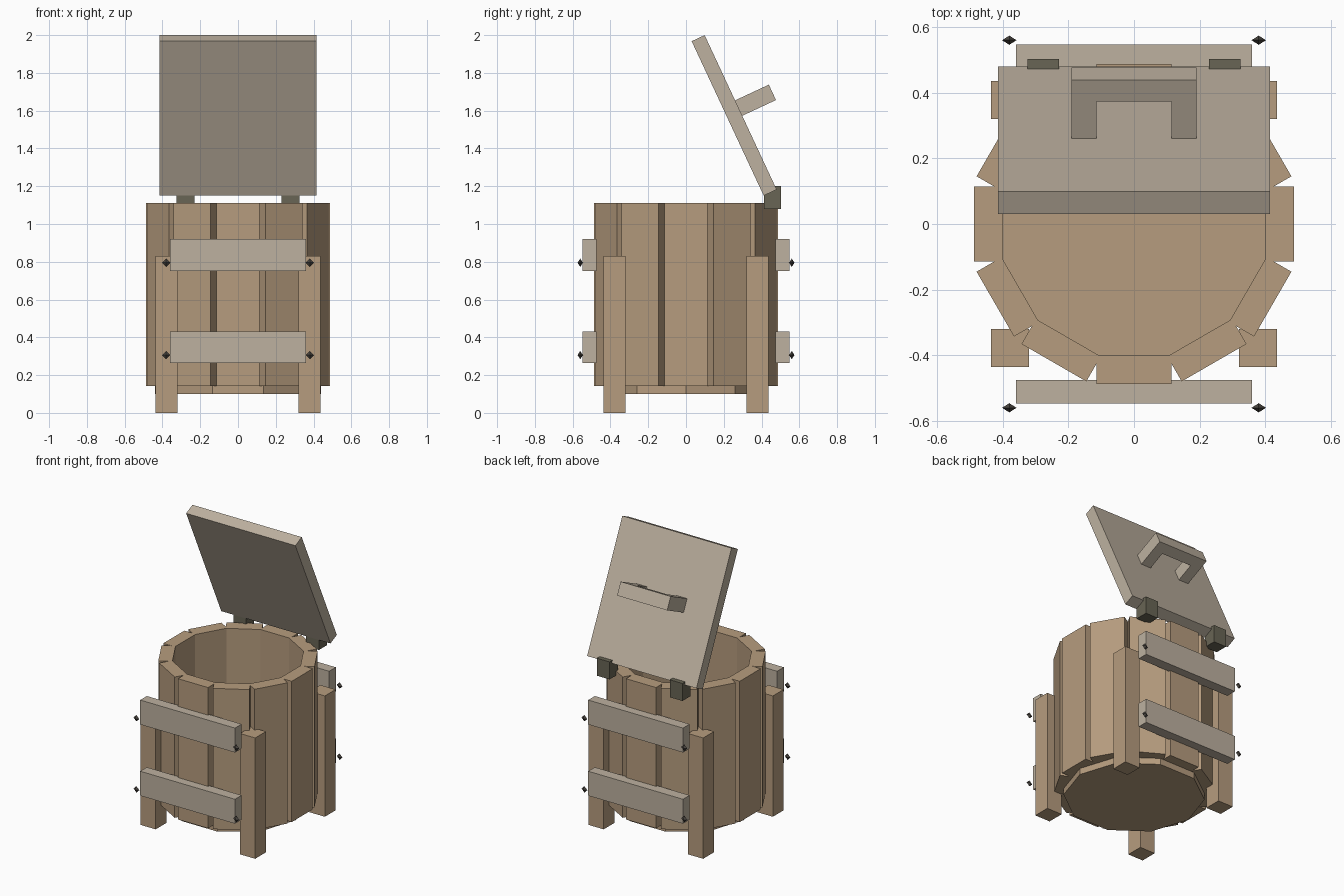
import bpy, bmesh, math
from mathutils import Matrix, Vector

if "Cube" in bpy.data.objects:
    bpy.data.objects.remove(bpy.data.objects["Cube"])


def material(name, rgb):
    m = bpy.data.materials.new(name)
    m.diffuse_color = (*rgb, 1)
    m.use_nodes = True
    m.node_tree.nodes["Principled BSDF"].inputs["Base Color"].default_value = m.diffuse_color
    return m


WOOD = material("tan wood", (0.47, 0.335, 0.21))
GREY = material("grey wood", (0.51, 0.44, 0.35))
IRON = material("dark olive iron", (0.14, 0.13, 0.09))
NAIL = material("nail black", (0.07, 0.062, 0.053))


def finish(name, bm, mat, matrix):
    bmesh.ops.recalc_face_normals(bm, faces=bm.faces)
    me = bpy.data.meshes.new(name)
    bm.to_mesh(me)
    bm.free()
    me.materials.append(mat)
    ob = bpy.data.objects.new(name, me)
    ob.matrix_world = matrix
    bpy.context.collection.objects.link(ob)
    return ob


def box(name, lo, hi, mat, matrix=Matrix()):
    bm = bmesh.new()
    bmesh.ops.create_cube(bm, size=1)
    lo, hi = Vector(lo), Vector(hi)
    for v in bm.verts:
        v.co = Vector(((lo[i] + hi[i]) / 2 + v.co[i] * (hi[i] - lo[i]) for i in range(3)))
    return finish(name, bm, mat, matrix)


def prism(name, points, depth, mat, matrix):
    """Extrude an XY outline along +Z."""
    bm = bmesh.new()
    face = bm.faces.new([bm.verts.new((x, y, 0)) for x, y in points])
    ext = bmesh.ops.extrude_face_region(bm, geom=[face])["geom"]
    bmesh.ops.translate(bm, vec=(0, 0, depth),
                        verts=[g for g in ext if isinstance(g, bmesh.types.BMVert)])
    return finish(name, bm, mat, matrix)


# Tub wall: twelve straight staves in a ring
for i in range(12):
    box("stave", (-0.114, -0.488, 0.143), (0.114, -0.40, 1.11), WOOD,
        Matrix.Rotation(math.radians(30 * i), 4, 'Z'))

# Ten-sided floor
ring = [(0.44 * math.cos(math.tau * i / 10), 0.44 * math.sin(math.tau * i / 10)) for i in range(10)]
prism("tub_floor", ring, 0.07, WOOD, Matrix.Translation((0, 0, 0.10)))

# Legs at the four corners
for sx in (-1, 1):
    for sy in (-1, 1):
        cx, cy = sx * 0.378, sy * 0.378
        box("leg", (cx - 0.058, cy - 0.058, 0), (cx + 0.058, cy + 0.058, 0.83), WOOD)

# Cross slats front and back, with a nail at each end
for sy in (-1, 1):
    for z in (0.263, 0.752):
        box("slat", (-0.36, sy * 0.511 - 0.036, z), (0.36, sy * 0.511 + 0.036, z + 0.168), GREY)
        for sx in (-1, 1):
            bm = bmesh.new()
            bmesh.ops.create_uvsphere(bm, u_segments=4, v_segments=2, radius=1)
            finish("nail", bm, NAIL,
                   Matrix.Translation((sx * 0.38, sy * 0.56, z + 0.043))
                   @ Matrix.Diagonal((0.022, 0.014, 0.022, 1)))

# Open lid, leaning forward about its hinges
lid_frame = Matrix.Translation((0, 0.255, 1.575)) @ Matrix.Rotation(math.radians(25), 4, 'X')
box("lid", (-0.415, -0.038, -0.451), (0.415, 0.038, 0.451), GREY, lid_frame)

# U-shaped handle on the outside of the lid
outline = [(-0.19, 0.037), (-0.115, 0.037), (-0.115, 0.163), (0.115, 0.163),
           (0.115, 0.037), (0.19, 0.037), (0.19, 0.235), (-0.19, 0.235)]
prism("lid_handle", outline, 0.09, GREY, lid_frame @ Matrix.Translation((0, 0, -0.02)))

# Hinge blocks
for sx in (-1, 1):
    box("hinge", (sx * 0.277 - 0.048, 0.413, 1.08), (sx * 0.277 + 0.048, 0.503, 1.20), IRON)
